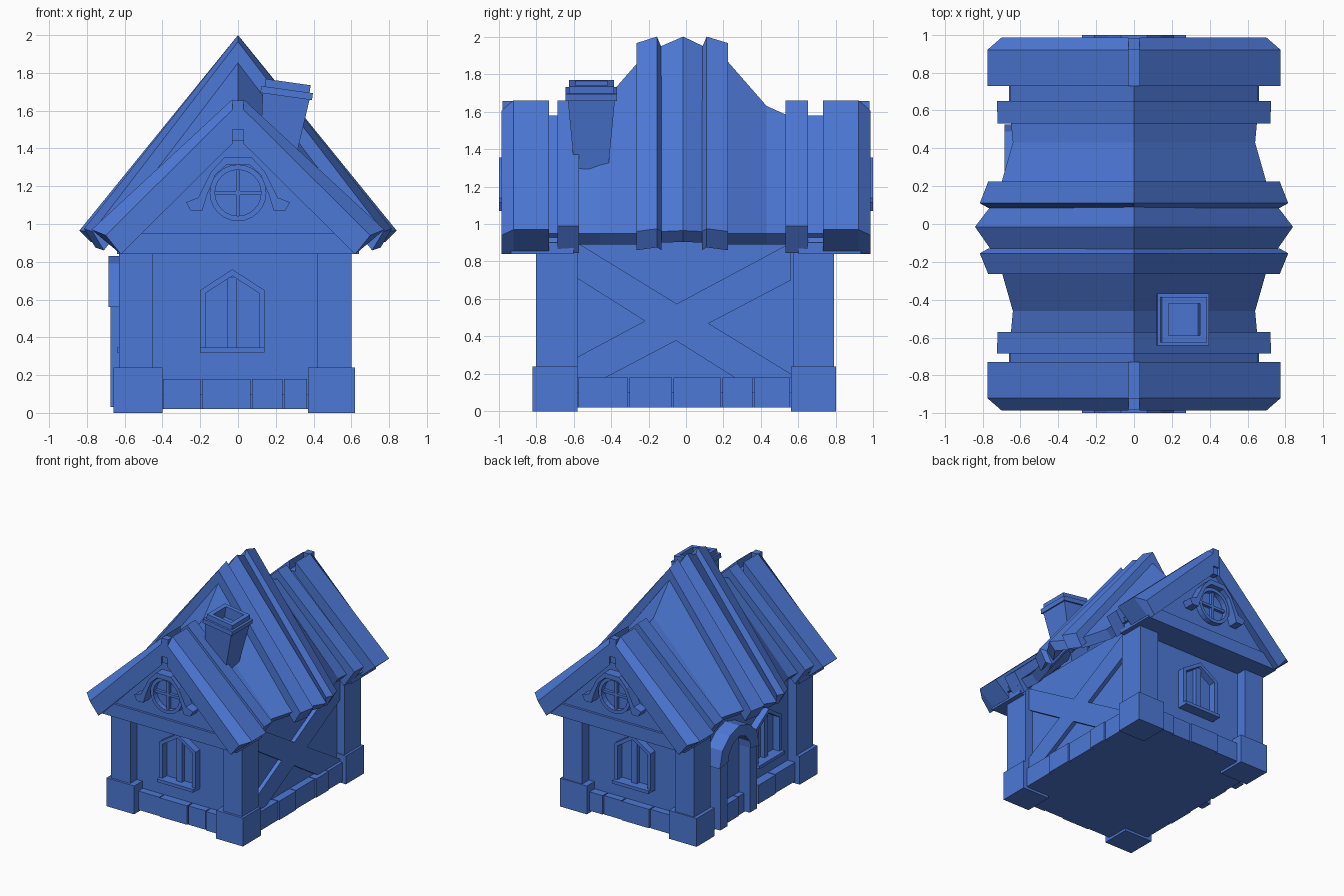
import bpy, bmesh, math
from mathutils import Matrix, Vector

cube = bpy.data.objects.get("Cube")
if cube:
    bpy.data.objects.remove(cube, do_unlink=True)

blue = bpy.data.materials.new("cottage_blue")
blue.use_nodes = True
COLOUR = (0.075, 0.19, 0.68, 1)
blue.diffuse_color = COLOUR
blue.node_tree.nodes["Principled BSDF"].inputs["Base Color"].default_value = COLOUR

# Each house side maps (along, up, outward) to model space
SIDES = {
    "front": lambda u, v, d: (u, -d, v),
    "back": lambda u, v, d: (u, d, v),
    "right_brace": lambda u, v, d: (d, u, v),
    "left_door": lambda u, v, d: (-d, u, v),
}


def make(name, verts, faces):
    bm = bmesh.new()
    vs = [bm.verts.new(v) for v in verts]
    for f in faces:
        bm.faces.new([vs[i] for i in f])
    bmesh.ops.recalc_face_normals(bm, faces=bm.faces)
    mesh = bpy.data.meshes.new(name)
    bm.to_mesh(mesh)
    bm.free()
    mesh.materials.append(blue)
    ob = bpy.data.objects.new(name, mesh)
    bpy.context.scene.collection.objects.link(ob)
    return ob


def box(name, x0, x1, y0, y1, z0, z1):
    return prism(name, "front", [(x0, z0), (x1, z0), (x1, z1), (x0, z1)], -y1, -y0)


def prism(name, side, pts, d0, d1):
    """Outline extruded outward from a house side."""
    n, m = len(pts), SIDES[side]
    verts = [m(u, v, d) for d in (d0, d1) for u, v in pts]
    faces = [range(n), range(n, 2 * n)]
    faces += [(i, (i + 1) % n, (i + 1) % n + n, i + n) for i in range(n)]
    return make(name, verts, faces)


def band(name, side, outer, inner, d0, d1, closed=True):
    """Frame between two outlines, extruded outward."""
    n, m = len(outer), SIDES[side]
    loops = [(outer, d0), (outer, d1), (inner, d1), (inner, d0)]
    verts = [m(u, v, d) for pts, d in loops for u, v in pts]
    faces = []
    for k in range(4):
        for i in range(n if closed else n - 1):
            j, l = (i + 1) % n, (k + 1) % 4
            faces.append((k * n + i, k * n + j, l * n + j, l * n + i))
    if not closed:
        faces += [[k * n + e for k in range(4)] for e in (0, n - 1)]
    return make(name, verts, faces)


def roof(name, stations, dx, dz, drop, gap=0, inner=None):
    """Mirrored roof loft; stations are (y, ridge z, eave x, eave z)."""
    verts = []
    for y, rz, ex, ez in stations:
        ix, iz = inner or (ex - dx, ez - dz)
        verts += [(gap, y, rz), (ex, y, ez), (ix, y, iz), (gap, y, rz - drop)]
    last = len(verts) - 4
    faces = [range(4), range(last, last + 4)]
    for s in range(0, last, 4):
        for k in range(4 if gap else 3):
            l = (k + 1) % 4
            faces.append((s + k, s + l, s + 4 + l, s + 4 + k))
    ob = make(name, verts, faces)
    ob.modifiers.new("mirror", "MIRROR")
    return ob


def window(side, c):
    """Pointed window with frame, mullion and sill."""
    def outline(w, bottom, shoulder, top):
        return [(c - w, bottom), (c + w, bottom), (c + w, shoulder), (c, top), (c - w, shoulder)]
    wall = {"front": 0.71, "back": 0.70, "left_door": 0.55}[side]
    band(side + "_window_frame", side, outline(.17, .32, .65, .76),
         outline(.14, .345, .635, .725), wall - .02, wall + .06)
    prism(side + "_window_mullion", side,
          [(c - .025, .34), (c + .025, .34), (c + .025, .72), (c - .025, .72)], wall - .02, wall + .035)
    prism(side + "_window_sill", side,
          [(c - .17, .32), (c + .17, .32), (c + .17, .347), (c - .17, .347)], wall, wall + .09)


# Walls and floor
box("walls", -.55, .53, -.71, .70, .02, .95)
box("plinth", -.60, .57, -.75, .74, .02, .10)

# Corner posts and foot stones
for px, bx, sx in (((-.63, -.45), (-.66, -.40), "left"), ((.42, .60), (.37, .62), "right")):
    for py, by, sy in (((-.80, -.58), (-.82, -.58), "front"), ((.57, .79), (.56, .80), "back")):
        box(f"{sy}_{sx}_post", *px, *py, .2, .90)
        box(f"{sy}_{sx}_foot_stone", *bx, *by, 0, .24)

# Foundation stones
END_CUTS = (-.40, -.195, .07, .24, .37)
SIDE_CUTS = (-.58, -.305, -.07, .19, .36, .56)
for side, cuts, d in (("front", END_CUTS, .77), ("back", END_CUTS, .76),
                      ("right_brace", SIDE_CUTS, .59), ("left_door", SIDE_CUTS, .62)):
    for i, (a, b) in enumerate(zip(cuts, cuts[1:])):
        a, b, out = a + .004, b - .004, d + .008 * (i % 2)
        prism(f"{side}_foundation_{i}", side, [(a, .02), (b, .02), (b, .18), (a, .18)], d - .12, out)

# Crossed braces on the right wall
prism("brace_falling", "right_brace",
      [(-.58, .90), (-.58, .71), (.26, .18), (.56, .18), (.56, .20)], .5, .565)
prism("brace_rising", "right_brace",
      [(.56, .90), (.56, .70), (-.43, .18), (-.58, .18), (-.58, .29)], .5, .564)

# Windows
window("front", -.03)
window("back", -.03)
window("left_door", -.24)

# Door with jambs and pointed hood
DOOR = .26
prism("door", "left_door", [(DOOR - .2, .03), (DOOR + .2, .03), (DOOR + .2, .58),
                            (DOOR + .12, .70), (DOOR, .77), (DOOR - .12, .70), (DOOR - .2, .58)], .5, .575)
for s, label in ((-1, "front"), (1, "back")):
    prism(label + "_door_jamb", "left_door", [(DOOR + s * u, v) for u, v in
          ((.15, .03), (.245, .03), (.245, .60), (.15, .60))], .5, .675)
half_out = [(.265, .56), (.23, .70), (.13, .79)]
half_in = [(.15, .58), (.14, .64), (.08, .71)]
arch = [[(DOOR - u, v) for u, v in h] + [(DOOR, top)] + [(DOOR + u, v) for u, v in reversed(h)]
        for h, top in ((half_out, .83), (half_in, .74))]
band("door_hood", "left_door", *arch, .5, .685, closed=False)

# Gables with beam, round window and drip moulding
RC = 1.165


def circle(r, n=24):
    return [(r * math.cos(math.tau * i / n), RC + r * math.sin(math.tau * i / n)) for i in range(n)]


hood_out = [(-.25, 1.07), (-.275, 1.115), (-.21, 1.14), (-.14, 1.28), (-.07, 1.355)]
hood_in = [(-.19, 1.07), (-.185, 1.085), (-.165, 1.15), (-.12, 1.26), (-.06, 1.315)]
for side in ("front", "back"):
    prism(side + "_gable", side, [(-.66, .90), (.66, .90), (0, 1.52)], .6, .915)
    prism(side + "_gable_beam", side,
          [(-.64, .84), (.64, .84), (.64, .90), (.585, .95), (-.585, .95), (-.64, .90)], .6, .935)
    band(side + "_round_window", side, circle(.15), circle(.122), .90, .96)
    for label, w, h in (("upright", .011, .125), ("crossbar", .125, .011)):
        prism(f"{side}_round_window_{label}", side,
              [(-w, RC - h), (w, RC - h), (w, RC + h), (-w, RC + h)], .9, .94)
    band(side + "_drip_moulding", side, hood_out + [(-u, v) for u, v in reversed(hood_out)],
         hood_in + [(-u, v) for u, v in reversed(hood_in)], .90, .998, closed=False)

# Swooping main roof
roof("main_roof", [(-.80, 1.58, .655, .95), (-.57, 1.58, .65, .95), (-.46, 1.63, .64, .95),
                   (-.25, 1.87, .70, .95), (-.13, 1.95, .76, .96), (-.015, 2.0, .84, .965),
                   (.09, 1.95, .76, .96), (.22, 1.87, .70, .95), (.43, 1.63, .64, .95),
                   (.54, 1.58, .65, .95), (.80, 1.58, .655, .95)], .06, .06, .14)

# Raised roof ribs
roof("front_middle_rib", [(-.265, 1.965, .77, .96), (-.155, 2.0, .815, .975),
                          (-.13, 1.94, .77, .96)], .06, .10, .16)
roof("back_middle_rib", [(.085, 1.94, .77, .96), (.11, 2.0, .815, .975),
                         (.225, 1.965, .77, .96)], .06, .10, .16)
roof("front_rib", [(-.685, 1.66, .725, .99), (-.57, 1.66, .72, .99)], .10, .145, .17)
roof("back_rib", [(.53, 1.66, .72, .99), (.65, 1.66, .725, .99)], .10, .145, .17)

# Heavy end slabs, split at the ridge, with a chamfered outer edge
for s, label in ((-1, "front"), (1, "back")):
    roof(label + "_end_slab", [(s * .73, 1.66, .775, .97), (s * .92, 1.66, .775, .97),
                               (s * .985, 1.605, .70, .94)], 0, 0, .18, gap=.03, inner=(.62, .84))
    ys = sorted((s * .73, s * .965))
    box(label + "_ridge_filler", -.03, .03, *ys, 1.44, 1.58)
    ys = sorted((s * .92, s * .98))
    box(label + "_ridge_key", -.03, .03, *ys, 1.50, 1.655)

# Leaning chimney: tapered stack and hollow two-step cap
LEAN = Matrix.Translation((.257, -.505, 1.69)) @ Matrix.Rotation(math.radians(8), 4, "Y")


def square(r, z):
    return [LEAN @ Vector((x * r, y * r, z)) for x, y in ((-1, -1), (1, -1), (1, 1), (-1, 1))]


rings = [(.08, -.50), (.125, -.015), (.138, -.015), (.138, .022), (.12, .022),
         (.12, .062), (.085, .062), (.085, -.03)]
verts = [p for r, z in rings for p in square(r, z)]
faces = [range(4), range(len(verts) - 4, len(verts))]
faces += [(k + i, k + (i + 1) % 4, k + 4 + (i + 1) % 4, k + 4 + i)
          for k in range(0, len(verts) - 4, 4) for i in range(4)]
make("chimney", verts, faces)
